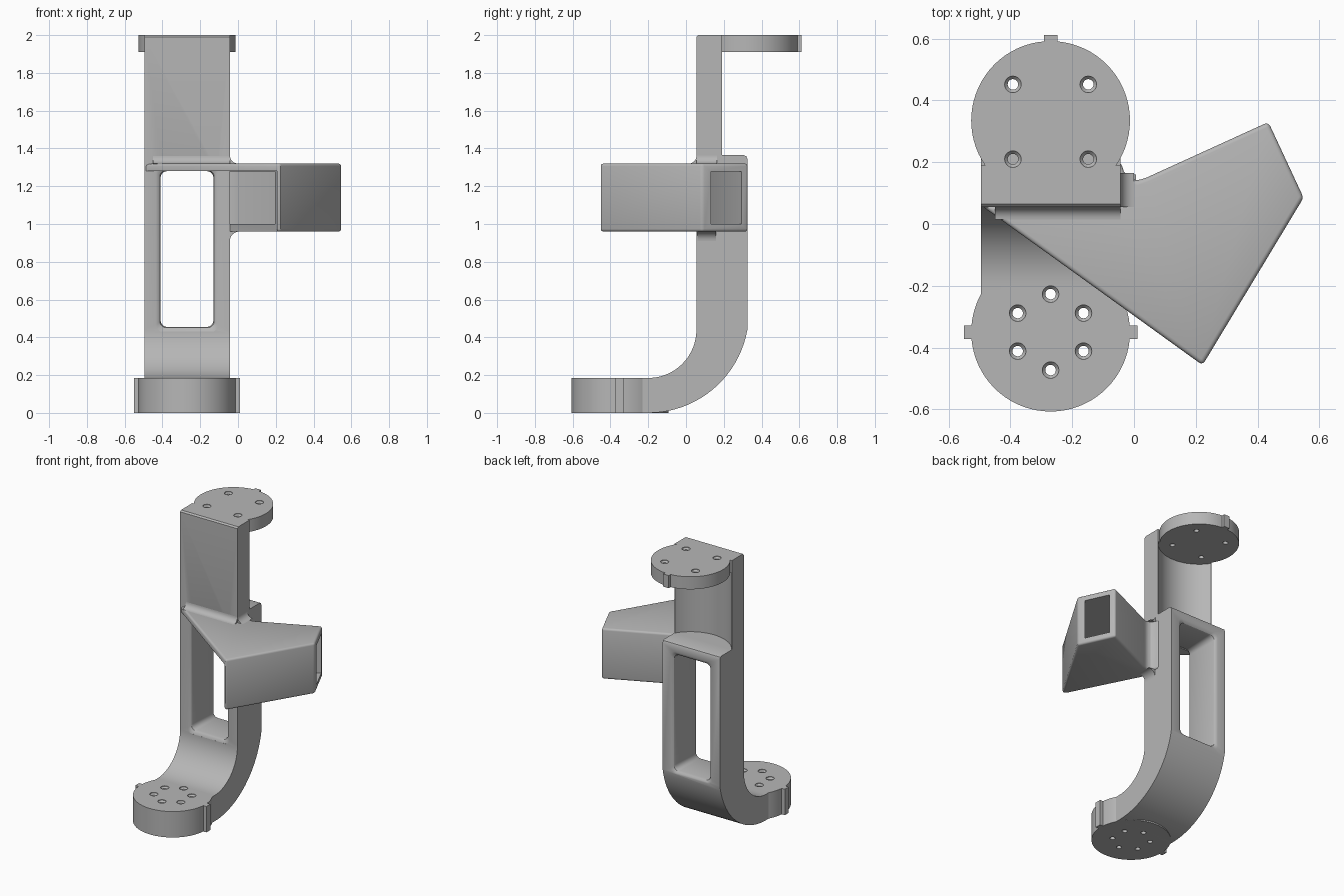
import bpy, bmesh
from math import sin, cos, pi, radians
from mathutils import Vector as V

if "Cube" in bpy.data.objects:
    bpy.data.objects.remove(bpy.data.objects["Cube"])

grey = bpy.data.materials.new("plain grey")
grey.use_nodes = True
grey.diffuse_color = (0.47, 0.47, 0.47, 1)
grey.node_tree.nodes["Principled BSDF"].inputs["Base Color"].default_value = grey.diffuse_color


def loft(name, rings):
    """Closed solid through a list of rings with equal point counts."""
    bm = bmesh.new()
    loops = [[bm.verts.new(p) for p in ring] for ring in rings]
    for a, b in zip(loops, loops[1:]):
        for i in range(len(a)):
            j = (i + 1) % len(a)
            bm.faces.new((a[i], a[j], b[j], b[i]))
    bm.faces.new(loops[0])
    bm.faces.new(loops[-1])
    bmesh.ops.recalc_face_normals(bm, faces=bm.faces[:])
    mesh = bpy.data.meshes.new(name)
    bm.to_mesh(mesh)
    bm.free()
    mesh.materials.append(grey)
    obj = bpy.data.objects.new(name, mesh)
    bpy.context.collection.objects.link(obj)
    return obj


def slab(name, plan, z0, z1):
    return loft(name, [[(x, y, z) for x, y in plan] for z in (z0, z1)])


def circle(cx, cy, r, n):
    return [(cx + r * cos(2 * pi * i / n), cy + r * sin(2 * pi * i / n)) for i in range(n)]


def box(name, x0, x1, y0, y1, z0, z1):
    return slab(name, [(x0, y0), (x1, y0), (x1, y1), (x0, y1)], z0, z1)


def apply(obj, mod):
    bpy.context.view_layer.objects.active = obj
    bpy.ops.object.modifier_apply(modifier=mod.name)


def boolean(obj, tool, operation="DIFFERENCE"):
    mod = obj.modifiers.new("boolean", "BOOLEAN")
    mod.operation, mod.solver, mod.object = operation, "EXACT", tool
    apply(obj, mod)
    bpy.data.objects.remove(tool)


def drill(obj, x, y, z0, top):
    """Screw hole with a small countersink at the top."""
    sizes = [(0.017, z0 - 0.05), (0.017, top - 0.015), (0.027, top - 0.004), (0.027, top + 0.05)]
    boolean(obj, loft("drill", [[(px, py, z) for px, py in circle(x, y, r, 20)] for r, z in sizes]))


CX, LEFT, RIGHT = -0.27, -0.495, -0.043
FRONT, BACK = 0.055, 0.325
LOW_Y, TOP_Y, R = -0.35, 0.335, 0.257

# Column: side profile with the swept foot and the stepped back
arc = [i / 20 for i in range(21)]
side = [(-0.24, 0.185)]
side += [(-0.2 + 0.255 * sin(t * pi / 2), 0.44 - 0.255 * cos(t * pi / 2)) for t in arc]
side += [(FRONT, 1.99), (0.065, 2), (0.19, 2), (0.19, 1.365), (0.305, 1.365), (0.319, 1.359), (BACK, 1.345)]
side += [(-0.2 + 0.533 * sin(t * radians(80)), 0.533 - 0.533 * cos(t * radians(80))) for t in reversed(arc)]
side += [(-0.24, 0)]
column = loft("column", [[(x, y, z) for y, z in side] for x in (LEFT, RIGHT)])


# Window through the column, flared at both rims
def rounded_window(y, grow):
    r = 0.035
    x0, x1, z0, z1 = -0.41 - grow, -0.13 + grow, 0.455 - grow, 1.28 + grow
    ring = []
    for k, (x, z) in enumerate([(x1 - r, z1 - r), (x0 + r, z1 - r), (x0 + r, z0 + r), (x1 - r, z0 + r)]):
        for i in range(6):
            t = (k + i / 5) * pi / 2
            ring.append((x + r * cos(t), y, z + r * sin(t)))
    return ring


flare = [(0, 0.025), (0.004, 0.013), (0.012, 0.004), (0.025, 0)]
rings = [rounded_window(FRONT - 0.1, 0.025)]
rings += [rounded_window(FRONT + d, g) for d, g in flare]
rings += [rounded_window(BACK - d, g) for d, g in reversed(flare)]
rings += [rounded_window(BACK + 0.1, 0.025)]
boolean(column, loft("window_cutter", rings))

# Round scoop in the back of the upper column
boolean(column, slab("scoop_cutter", circle(CX, TOP_Y, 0.266, 64), 1.364, 1.91))

# Round mounting plates with locating tabs
lower_plate = slab("lower_plate", circle(CX, LOW_Y, R, 72), 0, 0.185)
upper_plate = slab("upper_plate", circle(CX, TOP_Y, R, 72), 1.91, 2)
for s in (-1, 1):
    x0, x1 = sorted((CX + s * 0.24, CX + s * 0.281))
    box("lower_tab", x0, x1, LOW_Y - 0.022, LOW_Y + 0.022, 0, 0.185)
box("upper_tab", CX - 0.022, CX + 0.022, 0.575, 0.612, 1.91, 2)

# Screw holes
for x, y in circle(0, 0, 0.123, 6):
    drill(lower_plate, CX + y, LOW_Y + x, 0, 0.185)
drill(column, CX, LOW_Y + 0.123, 0, 0.185)
for sx in (-1, 1):
    for sy in (-1, 1):
        drill(upper_plate, CX + sx * 0.122, 0.331 + sy * 0.121, 1.91, 2)
    drill(column, CX + sx * 0.122, 0.21, 1.91, 2)

# Side arm: softened slab with a hollow tunnel and an open underside by the column
plan = [(LEFT, 0.06), (0.222, -0.457), (0.549, 0.085), (0.435, 0.33), (0.04, 0.15), (0.01, 0.14),
        (-0.015, 0.148), (-0.033, 0.17), (-0.042, 0.2), (-0.06, 0.2), (-0.06, 0.065)]
arm = slab("side_arm", plan, 0.96, 1.32)
bevel = arm.modifiers.new("bevel", "BEVEL")
bevel.width, bevel.segments, bevel.use_clamp_overlap = 0.014, 3, False
bevel.limit_method, bevel.angle_limit = "ANGLE", radians(35)
apply(arm, bevel)
boolean(arm, slab("notch_cutter", [(-0.043, 0.058), (0.21, -0.44), (0.1, -0.7), (-0.7, -0.3),
                                   (-0.7, 0.08), (-0.06, 0.08)], 0.9, 1.28))
tunnel = [(-0.042, 0.1), (-0.042, -0.03), (0.14, -0.46), (0.188, -0.43), (0.51, 0.105),
          (0.56, 0.19), (0.52, 0.325), (0.449, 0.293), (0, 0.097)]
boolean(arm, slab("tunnel_cutter", tunnel, 1.0, 1.279))


# Concave fillets where the arm meets the column
def cove(name, corner, u, v, r, along):
    corner, u, v = V(corner), V(u), V(v)
    ring = [corner - (u + v) * 0.005]
    for i in range(9):
        t = i / 8 * pi / 2
        ring.append(corner + r * (u * (1 - sin(t)) + v * (1 - cos(t))))
    loft(name, [ring, [p + V(along) for p in ring]])


cove("front_fillet", (-0.45, FRONT, 1.32), (0, -1, 0), (0, 0, 1), 0.04, (0.407, 0, 0))
cove("upper_side_fillet", (RIGHT, FRONT, 1.32), (1, 0, 0), (0, 0, 1), 0.043, (0, 0.11, 0))
cove("lower_side_fillet", (RIGHT, FRONT + 0.005, 0.96), (1, 0, 0), (0, 0, -1), 0.05, (0, 0.1, 0))

# Smooth curved faces, keep the hard edges
for obj in bpy.context.scene.objects:
    if obj.type == "MESH":
        bpy.ops.object.select_all(action="DESELECT")
        obj.select_set(True)
        bpy.context.view_layer.objects.active = obj
        bpy.ops.object.shade_smooth_by_angle(angle=radians(30))
